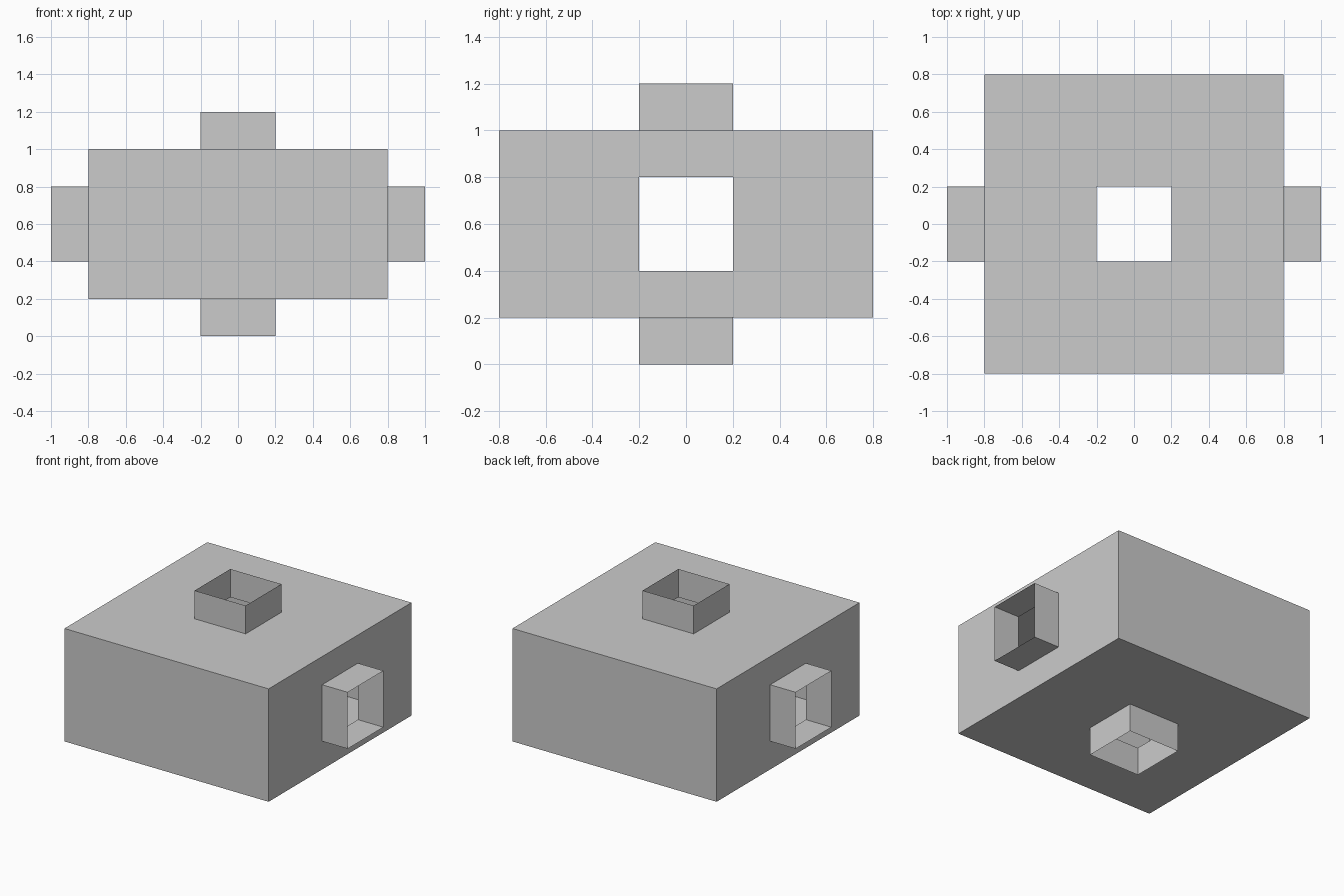
import bpy
import bmesh
from mathutils import Matrix, Vector

if "Cube" in bpy.data.objects:
    bpy.data.objects.remove(bpy.data.objects["Cube"])

BODY = Vector((1.6, 1.6, 0.8))
CENTRE = Vector((0, 0, 0.6))
PORT_HALF = 0.2      # half width of the square ports
PORT_LENGTH = 0.2


def open_port(bm, direction):
    """Pull a thin-walled, open square port out of one side of the box."""
    bm.normal_update()
    side = max(bm.faces, key=lambda f: f.calc_center_median().dot(direction))
    bmesh.ops.inset_individual(bm, faces=[side], thickness=0.1)
    middle = side.calc_center_median()
    for v in side.verts:
        for i in range(3):
            if abs(direction[i]) < 0.5:
                v.co[i] = middle[i] + (PORT_HALF if v.co[i] > middle[i] else -PORT_HALF)
    cap = bmesh.ops.extrude_discrete_faces(bm, faces=[side])["faces"][0]
    bmesh.ops.translate(bm, verts=cap.verts[:], vec=direction * PORT_LENGTH)
    bmesh.ops.delete(bm, geom=[cap], context='FACES_ONLY')


# Hollow body
bm = bmesh.new()
bmesh.ops.create_cube(bm, size=1, matrix=Matrix.Diagonal((*BODY, 1)))

# Ports on the left, right, top and bottom
for axis in (Vector((1, 0, 0)), Vector((0, 0, 1))):
    for sign in (1, -1):
        # The side panel is the unported face pointing this way
        open_port(bm, axis * sign)

bmesh.ops.translate(bm, verts=bm.verts[:], vec=CENTRE)
mesh = bpy.data.meshes.new("hollow_box_with_ports")
bm.to_mesh(mesh)
bm.free()
box = bpy.data.objects.new("hollow_box_with_ports", mesh)
bpy.context.collection.objects.link(box)
